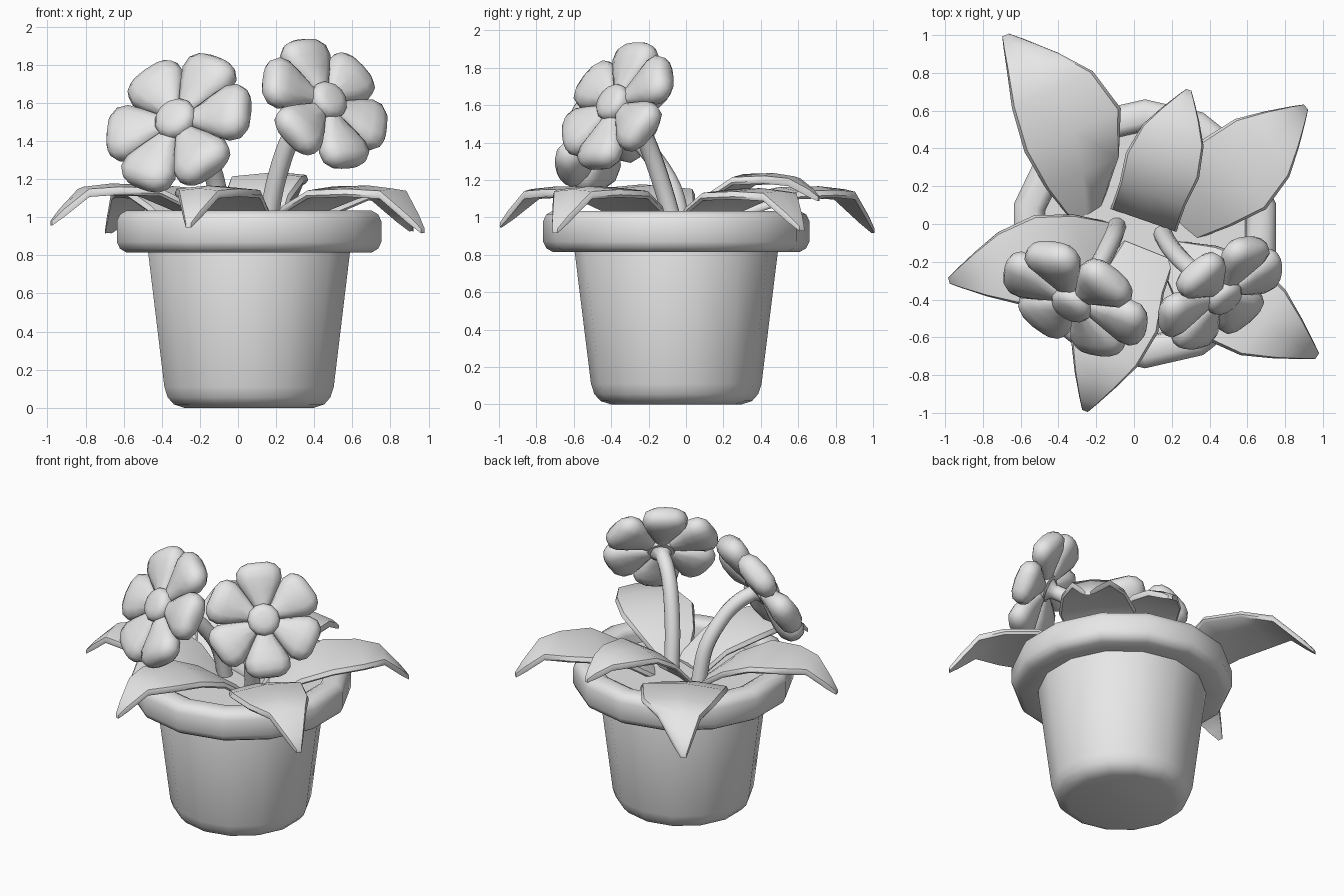
import bpy, bmesh, math
from mathutils import Vector

cube = bpy.data.objects.get("Cube")
if cube:
    bpy.data.objects.remove(cube, do_unlink=True)

grey = bpy.data.materials.new("plain_grey")
grey.use_nodes = True
grey.diffuse_color = (0.8, 0.8, 0.8, 1)
grey.node_tree.nodes["Principled BSDF"].inputs["Base Color"].default_value = (0.8, 0.8, 0.8, 1)


def add_loft(bm, rings):
    """Skin a closed solid through rings of equal point count."""
    loops = [[bm.verts.new(p) for p in ring] for ring in rings]
    n = len(loops[0])
    for a, b in zip(loops, loops[1:]):
        for i in range(n):
            j = (i + 1) % n
            bm.faces.new((a[i], a[j], b[j], b[i]))
    bm.faces.new(loops[0][::-1])
    bm.faces.new(loops[-1])


def finish(name, rings, angle):
    bm = bmesh.new()
    add_loft(bm, rings)
    bmesh.ops.recalc_face_normals(bm, faces=bm.faces)
    mesh = bpy.data.meshes.new(name)
    bm.to_mesh(mesh)
    bm.free()
    mesh.materials.append(grey)
    ob = bpy.data.objects.new(name, mesh)
    bpy.context.collection.objects.link(ob)
    bpy.ops.object.select_all(action="DESELECT")
    ob.select_set(True)
    bpy.context.view_layer.objects.active = ob
    bpy.ops.object.shade_smooth_by_angle(angle=math.radians(angle))


def circle(centre, u, v, ru, rv, n, power=1.0):
    """Ellipse ring; power below one squares it off."""
    pts = []
    for i in range(n):
        a = math.tau * i / n
        c, s = math.cos(a), math.sin(a)
        c = math.copysign(abs(c) ** power, c)
        s = math.copysign(abs(s) ** power, s)
        pts.append(centre + u * ru * c + v * rv * s)
    return pts


X, Y, Z = Vector((1, 0, 0)), Vector((0, 1, 0)), Vector((0, 0, 1))
POT = Vector((0.058, -0.052, 0))
SIDES = 14


def lathe(name, profile):
    finish(name, [circle(POT + Z * z, Y, X, r, r, SIDES) for r, z in profile], 70)


# Pot: tapered body, thick rounded rim, soil
lathe("pot_body", [(0.35, 0), (0.405, 0.018), (0.438, 0.055), (0.456, 0.11),
                   (0.545, 0.83), (0.53, 0.88)])
lathe("pot_rim", [(0.53, 0.9), (0.53, 0.815), (0.66, 0.815), (0.695, 0.835), (0.712, 0.87),
                  (0.712, 0.98), (0.695, 1.015), (0.66, 1.035), (0.59, 1.035),
                  (0.56, 1.02), (0.55, 0.99), (0.54, 0.9)])
lathe("soil", [(0.545, 0.88), (0.545, 0.93)])


# Leaves: rise from the soil, run level, then droop at the tip
LEAF_SHAPE = [(0, 0, 0), (0.2, 0.75, 0.62), (0.42, 1, 1), (0.65, 0.84, 1.02),
              (0.81, 0.52, 0.95), (0.94, 0.22, 0), (1, 0.07, 0)]


def leaf(name, base, tip, crest, half_width, root=0.3, bend=0.0):
    """root is the width ratio at the soil, bend bows the leaf sideways."""
    base, tip = Vector(base), Vector(tip)
    flat = Vector((tip.x - base.x, tip.y - base.y, 0))
    side = Z.cross(flat.normalized())
    rings = []
    for t, w, rise in LEAF_SHAPE:
        if t < 0.9:
            z = base.z + (crest - base.z) * rise
        else:
            z = tip.z + (crest - tip.z) * (1 - t) * 5.2
        mid = base + flat * t + side * bend * math.sin(math.pi * t)
        mid.z = z - 0.02
        if t < 0.4:
            w = max(w, root)
        w *= half_width
        thick = 0.022 if t < 1 else 0.013
        drop = 0.08 * w
        rings.append([mid + side * w * s + Z * (thick * k - drop * abs(s))
                      for s, k in ((-1, -0.3), (-0.94, 0.9), (0, 1), (0.94, 0.9),
                                   (1, -0.3), (0.94, -1), (0, -1), (-0.94, -1))])
    finish(name, rings, 50)


leaf("leaf_back_right", (-0.25, 0.05, 0.93), (-0.68, 1.0, 0.95), 1.16, 0.28, bend=-0.12)
leaf("leaf_back", (0.05, 0.02, 0.97), (0.29, 0.71, 1.12), 1.23, 0.205, root=0.9)
leaf("leaf_back_left", (0.25, 0.0, 0.93), (0.91, 0.62, 0.96), 1.15, 0.25, root=0.45)
leaf("leaf_front_left", (0.18, -0.15, 0.93), (0.97, -0.7, 0.95), 1.16, 0.25, bend=-0.02)
leaf("leaf_front", (0.08, -0.14, 0.95), (-0.26, -0.99, 0.98), 1.16, 0.225, root=0.65, bend=-0.02)
leaf("leaf_right", (-0.1, -0.06, 0.93), (-0.98, -0.3, 0.99), 1.17, 0.235, bend=0.02)


# Stems: tubes along a smooth path, flared under the flower
def stem(name, points):
    points = [Vector(p) for p in points]
    padded = [points[0] * 2 - points[1]] + points + [points[-1] * 2 - points[-2]]
    path = []
    for a, b, c, d in zip(padded, padded[1:], padded[2:], padded[3:]):
        for k in range(4):
            t = k / 4
            path.append(0.5 * (2 * b + (c - a) * t + (2 * a - 5 * b + 4 * c - d) * t ** 2
                               + (3 * b - a - 3 * c + d) * t ** 3))
    path.append(points[-1])
    rings = []
    for i, p in enumerate(path):
        along = (path[min(i + 1, len(path) - 1)] - path[max(i - 1, 0)]).normalized()
        u = Y.cross(along).normalized()
        r = 0.08 if i == len(path) - 1 else 0.05
        rings.append(circle(p, u, along.cross(u), r, r, 10))
    finish(name, rings, 60)


# Flowers: six broad puffy petals touching around a domed button
PETAL = [(0.03, 0.02, 0.04), (0.1, 0.06, 0.05), (0.2, 0.118, 0.066), (0.27, 0.152, 0.078),
         (0.33, 0.148, 0.078), (0.368, 0.115, 0.058), (0.385, 0.07, 0.028)]
DOME = [(0.09, -0.05), (0.108, 0.02), (0.108, 0.055), (0.09, 0.08), (0.05, 0.092)]


def flower(name, centre, normal, size, phase):
    centre, n = Vector(centre), Vector(normal).normalized()
    up = (Z - n * n.z).normalized()
    right = up.cross(n)
    for k in range(6):
        a = math.radians(phase + 60 * k)
        out = up * math.cos(a) + right * math.sin(a)
        side = n.cross(out)
        finish(f"{name}_petal_{k + 1}",
               [circle(centre + out * r * size, side, n, w * size, h * size, 12, 0.8)
                for r, w, h in PETAL], 75)
    finish(name + "_button", [circle(centre + n * h * size, up, right, r * size, r * size, 12)
                              for r, h in DOME], 60)


flower("left_flower", (0.455, -0.365, 1.595), (0.55, -0.68, 0.48), 0.97, -4)
flower("right_flower", (-0.31, -0.395, 1.495), (-0.43, -0.74, 0.51), 1.06, 18)
stem("left_stem", [(0.15, -0.05, 0.9), (0.19, -0.12, 1.15), (0.26, -0.2, 1.38),
                   (0.34, -0.27, 1.51), (0.43, -0.34, 1.57)])
stem("right_stem", [(-0.09, -0.01, 0.9), (-0.11, -0.07, 1.15), (-0.17, -0.19, 1.34),
                    (-0.23, -0.28, 1.43), (-0.3, -0.37, 1.48)])
